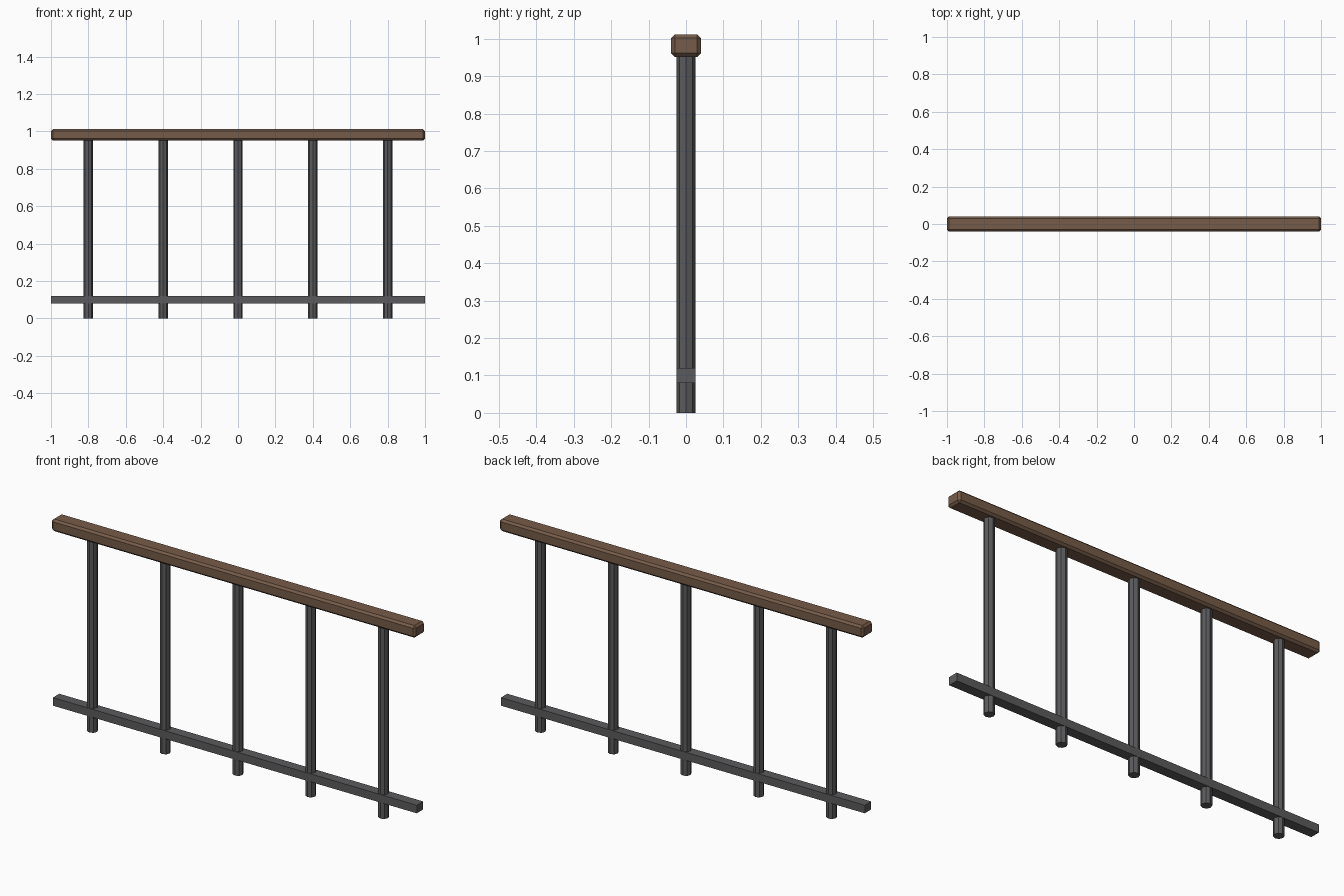
import bpy
import math

if "Cube" in bpy.data.objects:
    bpy.data.objects.remove(bpy.data.objects["Cube"])


def material(name, rgb):
    m = bpy.data.materials.new(name)
    m.diffuse_color = (*rgb, 1.0)
    m.use_nodes = True
    m.node_tree.nodes["Principled BSDF"].inputs["Base Color"].default_value = m.diffuse_color
    return m


wood = material("brown_wood", (0.18, 0.105, 0.066))
metal = material("dark_grey_metal", (0.105, 0.105, 0.11))


def box(name, size, z, mat):
    bpy.ops.mesh.primitive_cube_add(size=1, location=(0, 0, z))
    ob = bpy.context.object
    ob.name = name
    ob.scale = size
    bpy.ops.object.transform_apply(location=False, rotation=False, scale=True)
    ob.data.materials.append(mat)
    return ob


# chamfered wooden handrail
rail = box("handrail", (2.0, 0.08, 0.06), 0.982, wood)
bevel = rail.modifiers.new("chamfer", 'BEVEL')
bevel.width = 0.01
bevel.segments = 1

# lower metal rail
box("bottom_rail", (2.0, 0.05, 0.04), 0.1, metal)

# eight-sided posts
for i in range(5):
    bpy.ops.mesh.primitive_cylinder_add(vertices=8, radius=0.025, depth=0.955,
                                        location=(-0.8 + 0.4 * i, 0, 0.4775))
    post = bpy.context.object
    post.name = f"post_{i + 1}"
    post.data.materials.append(metal)
